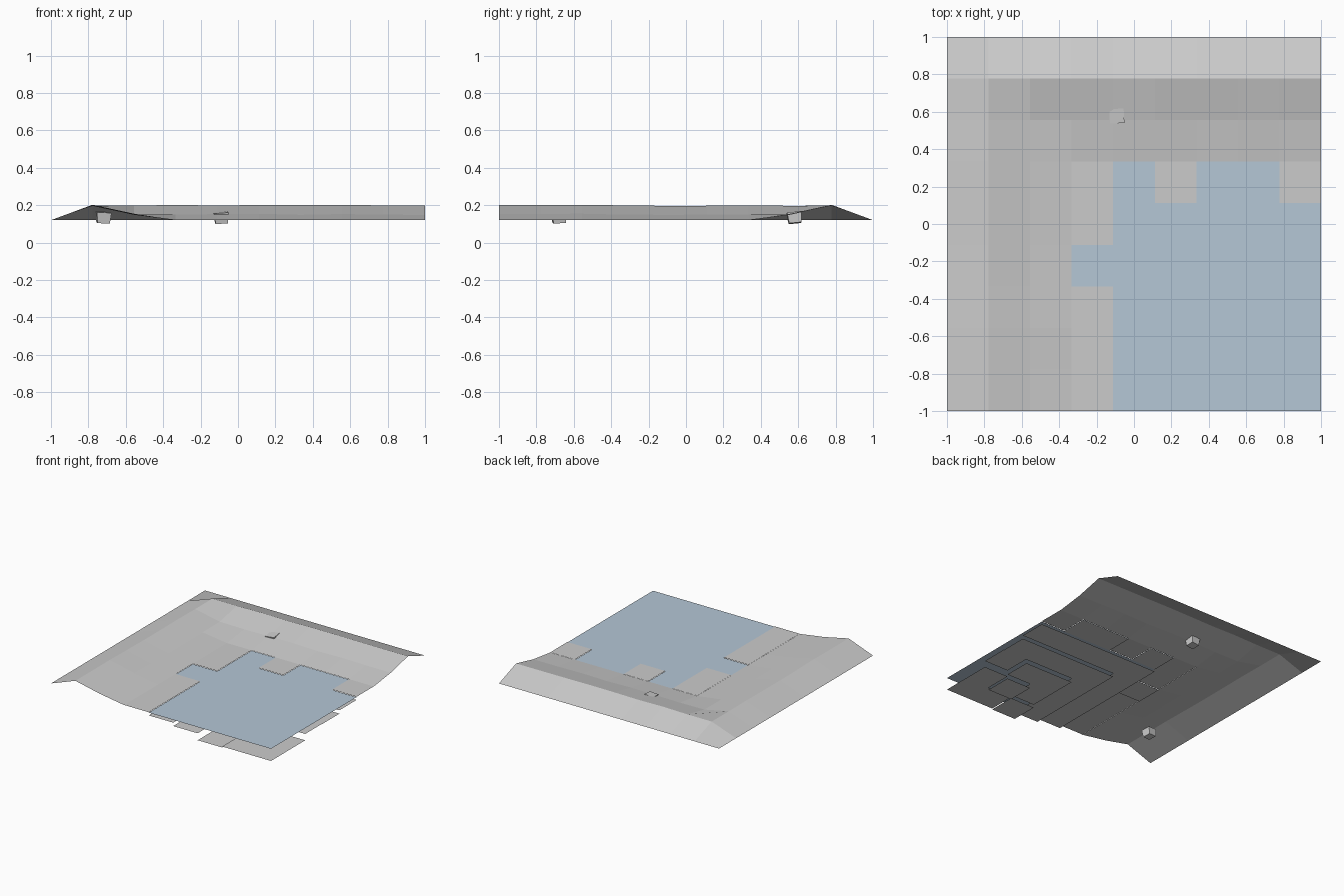
import bpy, bmesh, random
from mathutils import Matrix, Euler

if "Cube" in bpy.data.objects:
    bpy.data.objects.remove(bpy.data.objects["Cube"])

random.seed(4)
N = 9
S = 2 / N
RIDGE = [0.12, 0.2, 0.152, 0.12]              # heights inward from the back/left edges
BED = {3: 0.121, 4: 0.095, 5: 0.067, 6: 0.035, 7: 0.018, 8: 0.012}
SUNK = {(4, 3), (6, 3), (7, 3), (3, 5)}       # shore tiles just under water
SPECIAL = {(7, 7): 0.0, (8, 6): 0.07, (6, 8): 0.01, (7, 8): 0.018, (8, 8): 0.018}


def px(i):
    return -1 + i * S


def py(j):
    return 1 - j * S


def make(name, bm):
    mesh = bpy.data.meshes.new(name)
    bm.to_mesh(mesh)
    bm.free()
    ob = bpy.data.objects.new(name, mesh)
    bpy.context.collection.objects.link(ob)
    return ob


def flat_tile(bm, i, j, z):
    corners = [(i, j + 1), (i + 1, j + 1), (i + 1, j), (i, j)]
    bm.faces.new([bm.verts.new((px(a), py(b), z)) for a, b in corners])


# Raised bank wrapping the left and back sides
bm = bmesh.new()
grid = {}
for i in range(N + 1):
    for j in range(N + 1):
        m = min(i, j)
        if m <= 3:
            z = RIDGE[m]
            if m in (1, 2):
                z += random.uniform(-0.004, 0.003)
            grid[i, j] = bm.verts.new((px(i), py(j), min(z, 0.203)))
for i in range(N):
    for j in range(N):
        if min(i, j) < 3:
            keys = [(i, j + 1), (i + 1, j + 1), (i + 1, j), (i, j)]
            bm.faces.new([grid[k] for k in keys])
make("bank", bm)

# Shore and stepped bed tiles, each a separate flat square
shore, bed = bmesh.new(), bmesh.new()
for i in range(3, N):
    for j in range(3, N):
        m = min(i, j)
        z = SPECIAL.get((i, j), BED[m])
        if (i, j) in SUNK:
            z = 0.114
        flat_tile(shore if m == 3 else bed, i, j, z)
make("shore_tiles", shore)
make("water_bed_tiles", bed)

# Water surface
bm = bmesh.new()
for i in range(3, N):
    for j in range(3, N):
        if min(i, j) > 3 or (i, j) in SUNK:
            flat_tile(bm, i, j, 0.118)
bmesh.ops.remove_doubles(bm, verts=bm.verts, dist=0.001)
water = make("water", bm)
mat = bpy.data.materials.new("water_blue")
mat.diffuse_color = (0.46, 0.57, 0.67, 1)
mat.use_nodes = True
mat.node_tree.nodes["Principled BSDF"].inputs["Base Color"].default_value = mat.diffuse_color
water.data.materials.append(mat)

# Small tilted stones half buried in the bank
stones = [((-0.72, -0.68, 0.134), (0.07, 0.05, 0.1)),
          ((-0.09, 0.58, 0.133), (0.1, -0.08, 0.05))]
for loc, rot in stones:
    bm = bmesh.new()
    bmesh.ops.create_cube(bm, size=1)
    for v in bm.verts:
        k = 0.078 if v.co.z > 0 else 0.066
        v.co.x *= k
        v.co.y *= k
        v.co.z *= 0.058
    bm.transform(Matrix.Translation(loc) @ Euler(rot).to_matrix().to_4x4())
    make("stone", bm)
